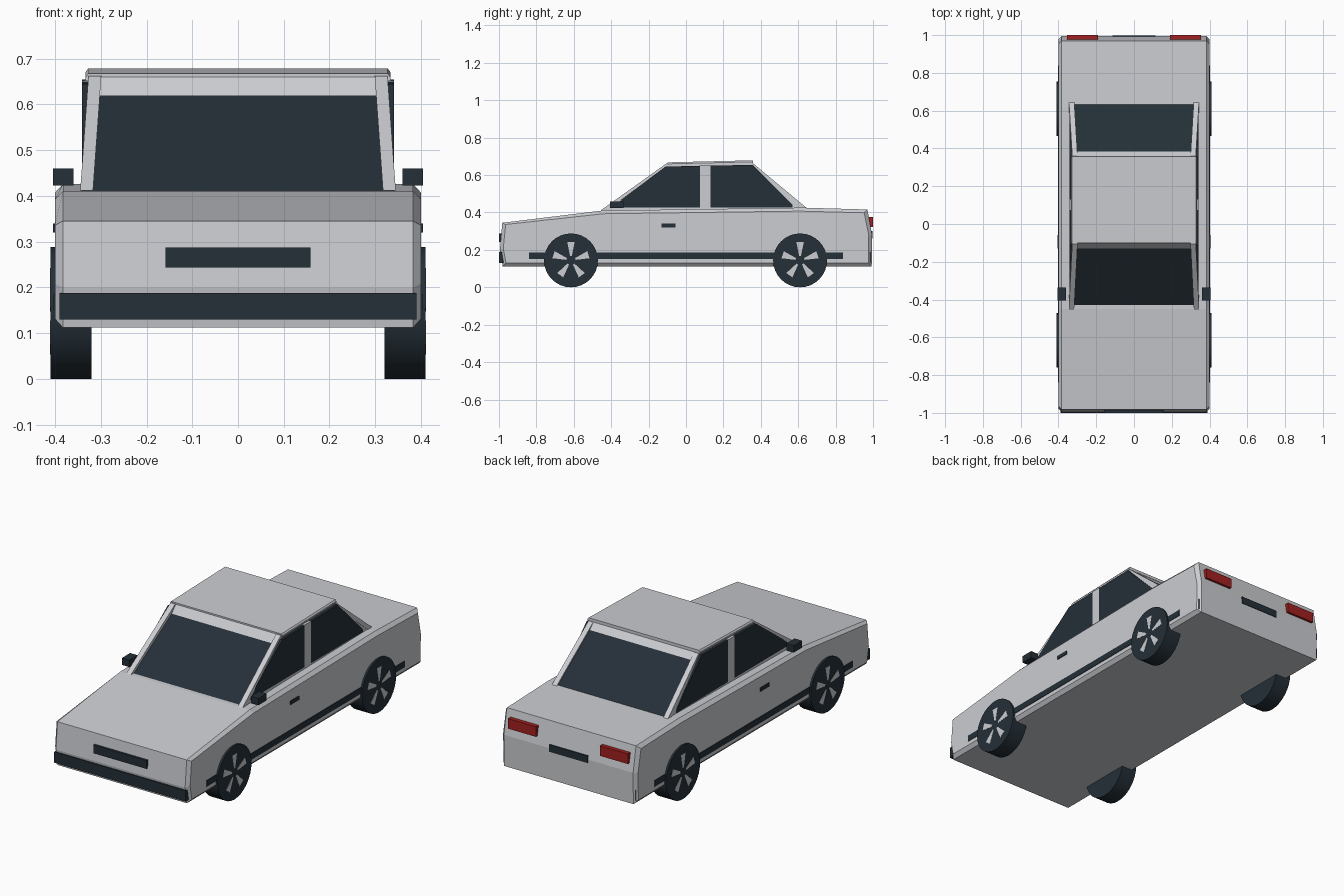
import bpy, bmesh, math
from mathutils import Vector

cube = bpy.data.objects.get("Cube")
if cube:
    bpy.data.objects.remove(cube, do_unlink=True)


def material(name, colour):
    m = bpy.data.materials.new(name)
    m.use_nodes = True
    rgba = (*colour, 1)
    m.diffuse_color = rgba
    m.node_tree.nodes["Principled BSDF"].inputs["Base Color"].default_value = rgba
    return m


PAINT = material("silver_paint", (0.60, 0.61, 0.64))
DARK = material("dark_glass_and_trim", (0.018, 0.029, 0.039))
RED = material("tail_light_red", (0.36, 0.014, 0.014))


def loft(name, rings, *mats):
    """Join equal-sized rings of points into a closed solid."""
    bm = bmesh.new()
    loops = [[bm.verts.new(p) for p in ring] for ring in rings]
    for a, b in zip(loops, loops[1:]):
        for i in range(len(a)):
            j = (i + 1) % len(a)
            bm.faces.new((a[i], a[j], b[j], b[i]))
    bm.faces.new(loops[0])
    bm.faces.new(loops[-1])
    bmesh.ops.recalc_face_normals(bm, faces=bm.faces)
    mesh = bpy.data.meshes.new(name)
    bm.to_mesh(mesh)
    bm.free()
    for m in mats:
        mesh.materials.append(m)
    obj = bpy.data.objects.new(name, mesh)
    bpy.context.collection.objects.link(obj)
    return obj


def slab(name, profile, x0, x1, mat):
    """Extrude a (y, z) profile from x0 to x1."""
    return loft(name, [[(x, y, z) for y, z in profile] for x in (x0, x1)], mat)


def box(name, x, y, z, mat):
    profile = [(y[0], z[0]), (y[1], z[0]), (y[1], z[1]), (y[0], z[1])]
    return slab(name, profile, x[0], x[1], mat)


# Lower body with chamfered flanks
body = [(-0.98, 0.112), (-0.995, 0.20), (-0.982, 0.345), (-0.45, 0.41),
        (0.62, 0.426), (0.97, 0.416), (0.995, 0.28), (0.993, 0.112)]
flank = [(y * 0.982, 0.27 + (z - 0.27) * 0.88) for y, z in body]
loft("body", [[(x, y, z) for y, z in p] for x, p in
              ((-0.40, flank), (-0.383, body), (0.383, body), (0.40, flank))], PAINT)

# Cabin leaning inward, with the two sloped screens in glass
cabin = [(-0.43, 0.40), (-0.43, 0.41), (-0.13, 0.62), (-0.10, 0.66),
         (0.355, 0.665), (0.385, 0.63), (0.64, 0.42), (0.64, 0.40)]
cab = loft("cabin", [[(s * (0.342 - 0.06 * (z - 0.41)), y, z) for y, z in cabin]
                     for s in (-1, 1)], PAINT, DARK)
for face in cab.data.polygons:
    if 0.74 < face.normal.z < 0.9:
        face.material_index = 1

# Roof panel
loft("roof", [[(-w, -0.10, z), (w, -0.10, z), (w, 0.358, z + 0.011), (-w, 0.358, z + 0.011)]
              for w, z in ((0.333, 0.652), (0.333, 0.660), (0.327, 0.668))], PAINT)

# Bumpers and number plates
box("front_bumper", (-0.39, 0.39), (-1.0, -0.97), (0.13, 0.188), DARK)
box("rear_bumper", (-0.393, 0.393), (0.95, 0.986), (0.13, 0.188), DARK)
box("front_plate", (-0.158, 0.158), (-1.0, -0.98), (0.243, 0.287), DARK)
box("rear_plate", (-0.115, 0.115), (0.97, 0.998), (0.262, 0.30), DARK)

front_window = [(-0.415, 0.418), (-0.11, 0.645), (0.075, 0.65), (0.075, 0.418)]
rear_window = [(0.13, 0.418), (0.13, 0.65), (0.355, 0.655), (0.57, 0.442), (0.57, 0.418)]

for side, s in (("left", 1), ("right", -1)):
    # Side glass and the post between
    slab(side + "_front_window", front_window, s * 0.325, s * 0.341, DARK)
    slab(side + "_rear_window", rear_window, s * 0.325, s * 0.341, DARK)
    box(side + "_middle_post", (s * 0.32, s * 0.341), (0.075, 0.13), (0.41, 0.652), PAINT)

    # Sloped pillars beside both screens
    for end, foot, head in (("front", -0.455, -0.105), ("rear", 0.66, 0.36)):
        d = 0.035 if end == "front" else -0.035
        loft(side + "_" + end + "_pillar",
             [[(s * xi, y, z), (s * xo, y, z), (s * xo, y + d, z), (s * xi, y + d, z)]
              for xi, xo, y, z in ((0.317, 0.345, foot, 0.412),
                                   (0.299, 0.327, head, 0.662))], PAINT)

    # Mirror, handle, rubbing strip and tail light
    box(side + "_mirror", (s * 0.36, s * 0.405), (-0.405, -0.335), (0.423, 0.46), DARK)
    box(side + "_door_handle", (s * 0.39, s * 0.404), (-0.13, -0.057), (0.32, 0.34), DARK)
    box(side + "_side_strip", (s * 0.39, s * 0.403), (-0.84, 0.84), (0.152, 0.185), DARK)
    box(side + "_tail_light", (s * 0.19, s * 0.355), (0.96, 1.0), (0.322, 0.376), RED)

    # Wheels with thin spoke plates
    for end, y in (("front", -0.615), ("rear", 0.61)):
        bpy.ops.mesh.primitive_cylinder_add(vertices=32, radius=0.144, depth=0.09,
                                            location=(s * 0.365, y, 0.144),
                                            rotation=(0, math.pi / 2, 0))
        wheel = bpy.context.object
        wheel.name = side + "_" + end + "_wheel"
        wheel.data.materials.append(DARK)
        bpy.ops.object.shade_smooth_by_angle()
        for k in range(5):
            turn = math.tau * k / 5
            spoke = [(y + r * math.sin(turn + a), 0.144 + r * math.cos(turn + a))
                     for r, a in ((0.025, -0.2), (0.1, -0.2), (0.1, 0.2), (0.025, 0.2))]
            slab(f"{side}_{end}_spoke_{k + 1}", spoke, s * 0.408, s * 0.411, PAINT)
